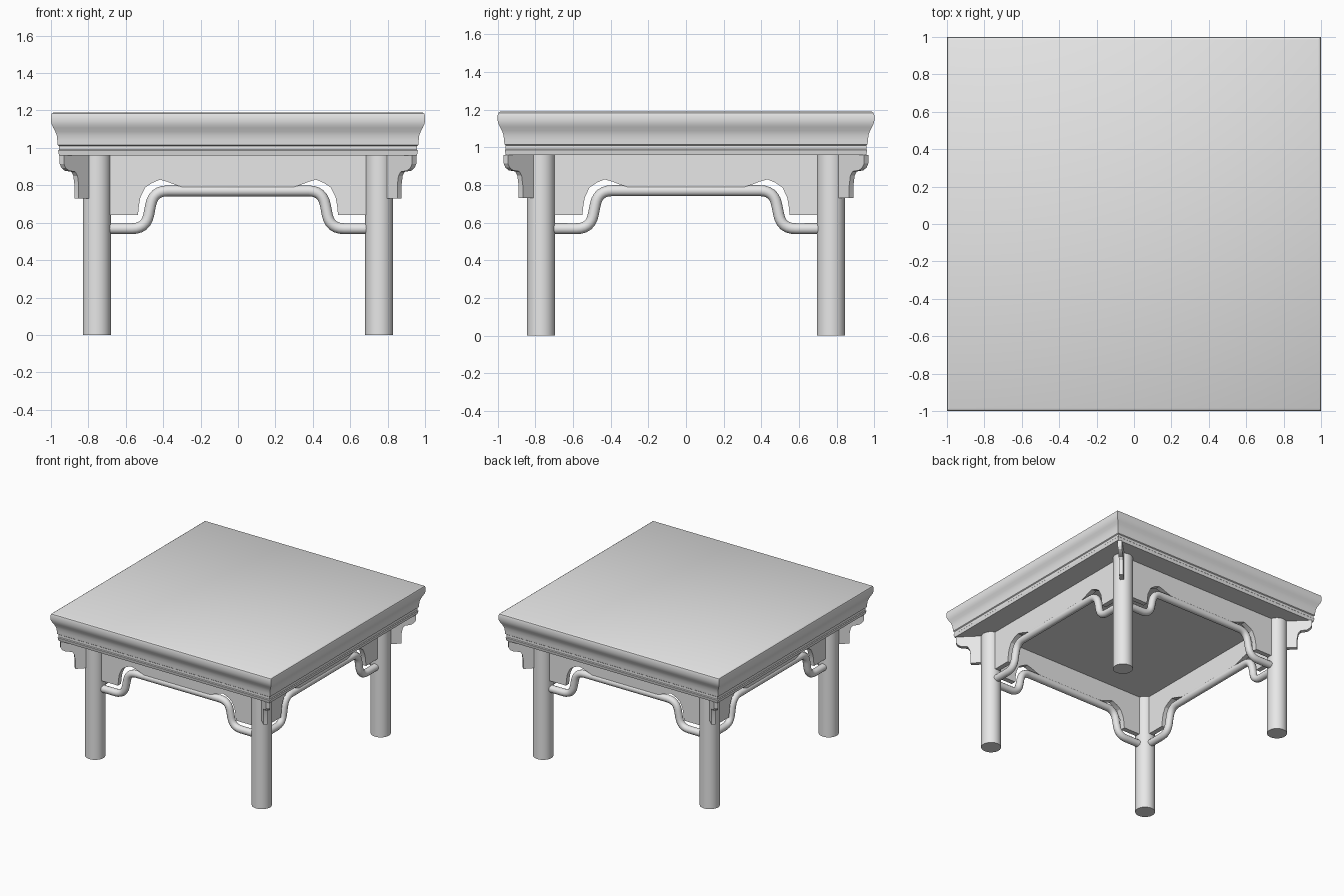
import bpy, bmesh, math
from mathutils import Matrix, Vector

cube = bpy.data.objects.get("Cube")
if cube:
    bpy.data.objects.remove(cube, do_unlink=True)

GREY = bpy.data.materials.new("plain grey")
GREY.use_nodes = True
GREY.diffuse_color = (0.8, 0.8, 0.8, 1)
GREY.node_tree.nodes["Principled BSDF"].inputs["Base Color"].default_value = (0.8, 0.8, 0.8, 1)

LEG_X, LEG_Y, LEG_R = 0.755, 0.77, 0.075
UNDERSIDE = 0.96


def add_object(name, mesh, matrix=Matrix(), angle=35):
    obj = bpy.data.objects.new(name, mesh)
    bpy.context.collection.objects.link(obj)
    obj.matrix_world = matrix
    mesh.materials.clear()
    mesh.materials.append(GREY)
    bpy.ops.object.select_all(action='DESELECT')
    obj.select_set(True)
    bpy.context.view_layer.objects.active = obj
    bpy.ops.object.shade_smooth_by_angle(angle=math.radians(angle))
    return obj


def finish(name, bm, matrix=Matrix(), angle=35):
    bmesh.ops.recalc_face_normals(bm, faces=bm.faces)
    mesh = bpy.data.meshes.new(name)
    bm.to_mesh(mesh)
    bm.free()
    return add_object(name, mesh, matrix, angle)


def plate(name, outline, thickness, matrix):
    """Flat board cut to an (x, z) outline, centred on its own y = 0."""
    bm = bmesh.new()
    face = bm.faces.new([bm.verts.new((x, -thickness / 2, z)) for x, z in outline])
    new = bmesh.ops.extrude_face_region(bm, geom=[face])["geom"]
    verts = [v for v in new if isinstance(v, bmesh.types.BMVert)]
    bmesh.ops.translate(bm, verts=verts, vec=(0, thickness, 0))
    return finish(name, bm, matrix, 25)


def rounded(points, radius, steps=6):
    """Round the inner corners of a path."""
    pts = [Vector((x, 0, z)) for x, z in points]
    path = [pts[0]]
    for a, b, c in zip(pts, pts[1:], pts[2:]):
        p = b + (a - b).normalized() * radius
        q = b + (c - b).normalized() * radius
        for i in range(steps + 1):
            t = i / steps
            path.append(p * (1 - t) ** 2 + b * 2 * t * (1 - t) + q * t * t)
    return path + [pts[-1]]


def tube(name, path, radius, matrix):
    curve = bpy.data.curves.new(name, 'CURVE')
    curve.dimensions = '3D'
    curve.bevel_depth = radius
    curve.bevel_resolution = 4
    curve.use_fill_caps = True
    spline = curve.splines.new('POLY')
    spline.points.add(len(path) - 1)
    for point, co in zip(spline.points, path):
        point.co = (*co, 1)
    temp = bpy.data.objects.new(name, curve)
    mesh = bpy.data.meshes.new_from_object(temp)
    bpy.data.objects.remove(temp)
    bpy.data.curves.remove(curve)
    mesh.name = name
    return add_object(name, mesh, matrix, 40)


# Moulded square top: half-width and height of each ring, bottom to top
TOP_PROFILE = [(0.957, 0.96), (0.962, 0.985), (0.957, 0.99), (0.957, 1.01),
               (0.964, 1.015), (0.966, 1.04), (0.969, 1.065), (0.977, 1.088),
               (0.988, 1.108), (0.996, 1.125), (1.0, 1.143), (1.0, 1.17),
               (0.996, 1.183), (0.985, 1.19)]
bm = bmesh.new()
rings = [[bm.verts.new((sx * w, sy * w, z)) for sx, sy in ((-1, -1), (1, -1), (1, 1), (-1, 1))]
         for w, z in TOP_PROFILE]
for low, high in zip(rings, rings[1:]):
    for i in range(4):
        j = (i + 1) % 4
        bm.faces.new((low[i], low[j], high[j], high[i]))
bm.faces.new(rings[0])
bm.faces.new(rings[-1])
finish("table_top", bm)

# Legs with a diagonal corner bracket on each
BRACKET = [(0.04, UNDERSIDE), (0.187, UNDERSIDE), (0.187, 0.915), (0.178, 0.893),
           (0.16, 0.878), (0.125, 0.872), (0.114, 0.85), (0.108, 0.8), (0.108, 0.73), (0.04, 0.73)]
for sx, side in ((1, "left"), (-1, "right")):
    for sy, end in ((-1, "front"), (1, "back")):
        bm = bmesh.new()
        bmesh.ops.create_cone(bm, cap_ends=True, segments=32, radius1=LEG_R, radius2=LEG_R,
                              depth=UNDERSIDE,
                              matrix=Matrix.Translation((sx * LEG_X, sy * LEG_Y, UNDERSIDE / 2)))
        finish(f"{end}_{side}_leg", bm)
        place = (Matrix.Translation((sx * LEG_X, sy * LEG_Y, 0))
                 @ Matrix.Rotation(math.atan2(sy, sx), 4, 'Z'))
        plate(f"{end}_{side}_bracket", [(s * math.sqrt(2), z) for s, z in BRACKET], 0.032, place)

# Aprons and bent rails between the legs, right half of each outline
APRON = [(0.715, UNDERSIDE), (0.715, 0.64), (0.535, 0.64), (0.53, 0.69), (0.522, 0.735),
         (0.497, 0.787), (0.46, 0.812), (0.417, 0.83), (0.375, 0.818), (0.337, 0.803), (0.28, 0.785)]
RAIL = [(0.70, 0.568), (0.492, 0.568), (0.452, 0.77)]
for quarter, name in enumerate(("front", "left", "back", "right")):
    on_side = quarter % 2
    extra = LEG_Y - LEG_X if on_side else 0
    offset = LEG_X if on_side else LEG_Y
    place = Matrix.Rotation(quarter * math.pi / 2, 4, 'Z') @ Matrix.Translation((0, -offset, 0))
    half = [(x + extra, z) for x, z in APRON]
    plate(f"{name}_apron", half + [(-x, z) for x, z in reversed(half)], 0.04, place)
    half = [(x + extra, z) for x, z in RAIL]
    path = rounded(half + [(-x, z) for x, z in reversed(half)], 0.075)
    tube(f"{name}_rail", path, 0.029, place)
